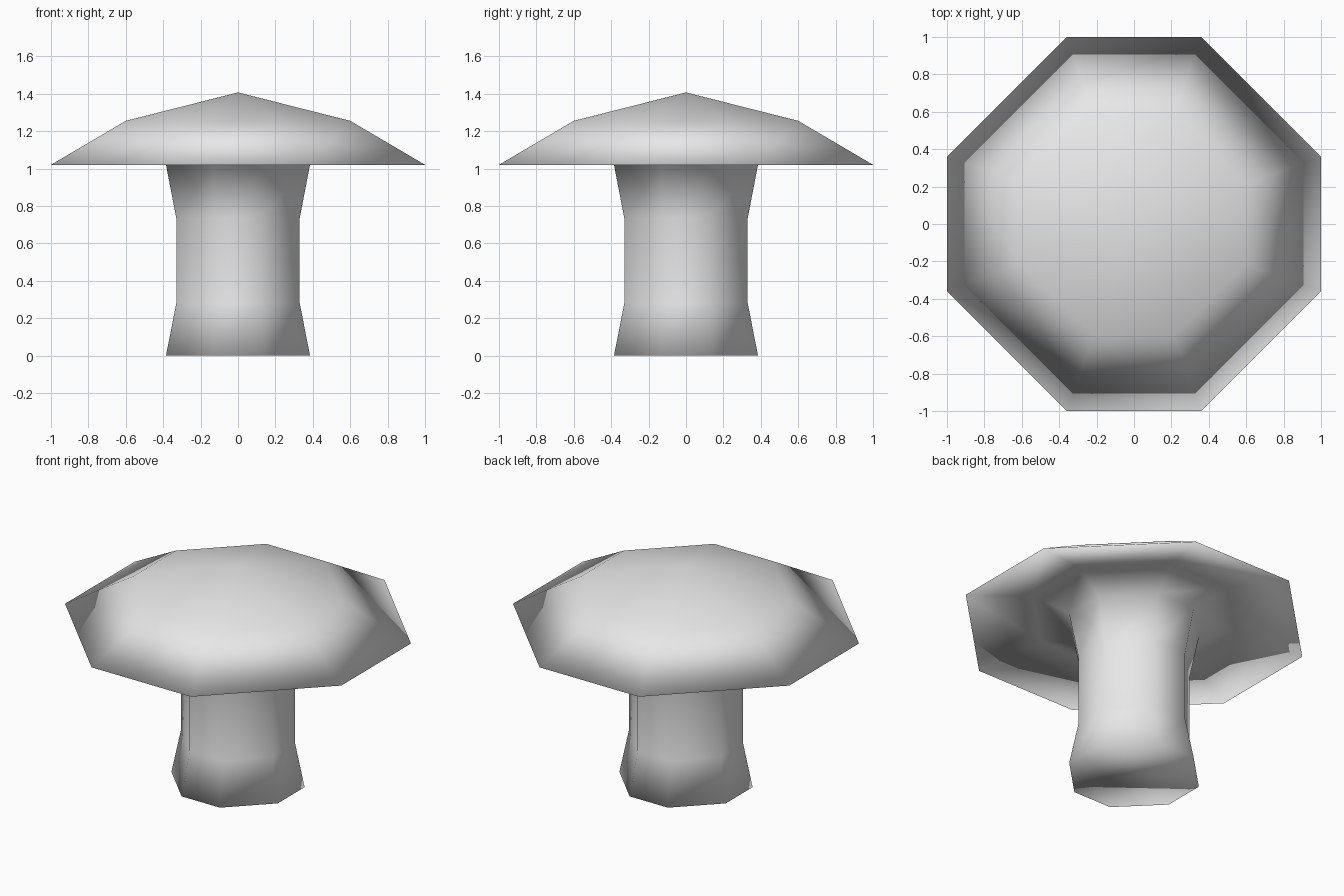
import bpy
import bmesh

old = bpy.data.objects.get("Cube")
if old:
    bpy.data.objects.remove(old, do_unlink=True)

# Single plain grey for the whole model
GREY = (0.8, 0.8, 0.8, 1.0)
mat = bpy.data.materials.new("plain_grey")
mat.use_nodes = True
mat.diffuse_color = GREY
mat.node_tree.nodes["Principled BSDF"].inputs["Base Color"].default_value = GREY

# Eight-sided cross-section: a square with cut corners
K = 0.36
SECTION = [(1, -K), (1, K), (K, 1), (-K, 1), (-1, K), (-1, -K), (-K, -1), (K, -1)]

# Half-width and height of each ring, from the stem foot up to the cap shoulder
PROFILE = [
    (0.385, 0.0),    # flared foot
    (0.33, 0.28),    # lower waist
    (0.33, 0.735),   # upper waist
    (0.385, 1.02),   # flared top, meets the cap underside
    (0.6, 1.10),     # hollow of the cap underside
    (1.0, 1.02),     # cap rim
    (0.6, 1.255),    # cap shoulder
]
APEX = 1.407

bm = bmesh.new()
rings = [[bm.verts.new((x * r, y * r, z)) for x, y in SECTION] for r, z in PROFILE]

# Flat foot, side walls, then the pointed crown
bm.faces.new(list(reversed(rings[0])))
for low, high in zip(rings, rings[1:]):
    for i in range(8):
        j = (i + 1) % 8
        bm.faces.new((low[i], low[j], high[j], high[i]))
tip = bm.verts.new((0, 0, APEX))
for i in range(8):
    bm.faces.new((rings[-1][i], rings[-1][(i + 1) % 8], tip))

# Smooth shading runs over the whole continuous surface
bmesh.ops.recalc_face_normals(bm, faces=bm.faces)
for face in bm.faces:
    face.smooth = True

mesh = bpy.data.meshes.new("mushroom")
bm.to_mesh(mesh)
bm.free()
mesh.materials.append(mat)
mushroom = bpy.data.objects.new("mushroom", mesh)
bpy.context.collection.objects.link(mushroom)
